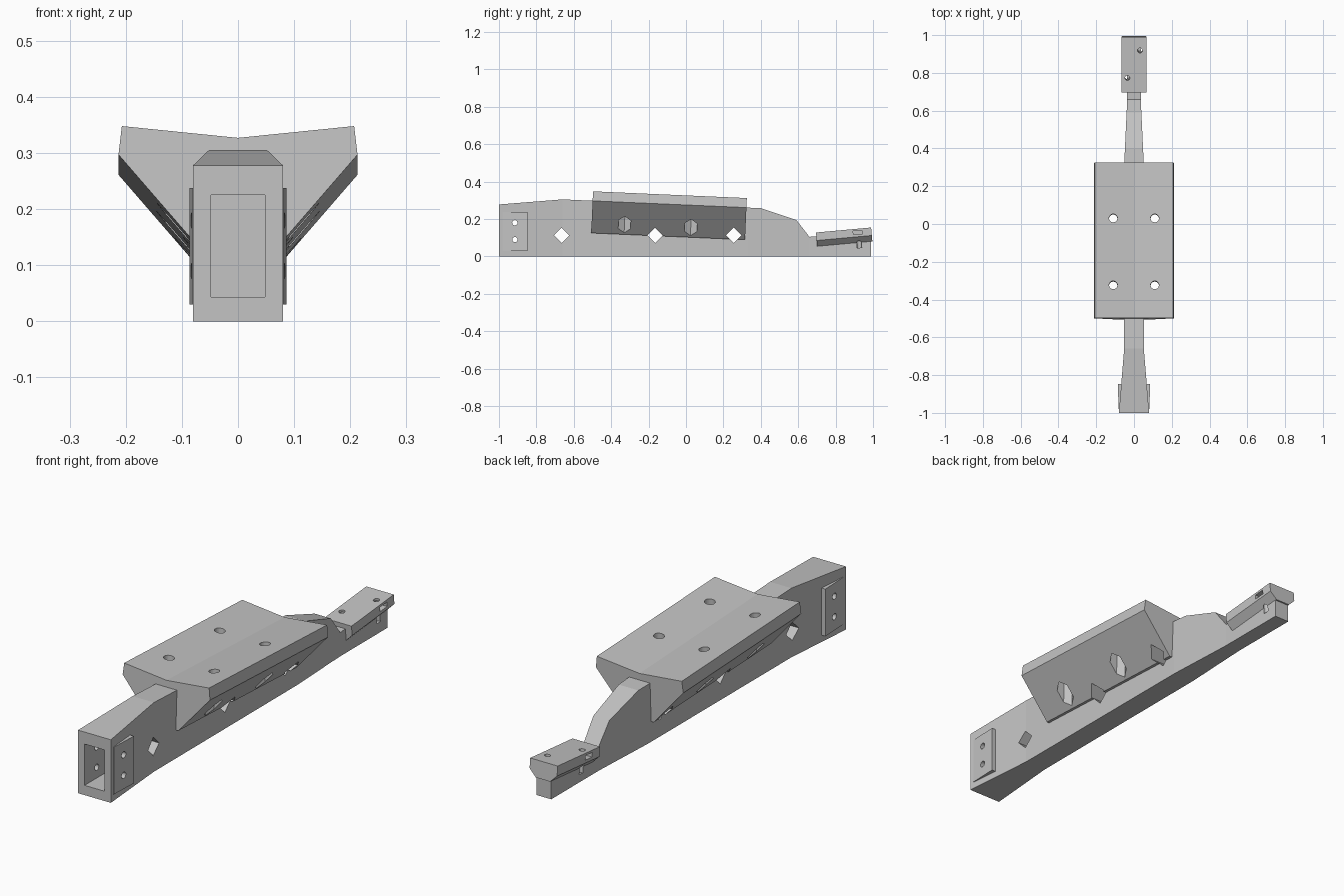
import bpy, bmesh, math
from mathutils import Matrix, Vector

if "Cube" in bpy.data.objects:
    bpy.data.objects.remove(bpy.data.objects["Cube"], do_unlink=True)

GREY = (0.55, 0.55, 0.55, 1)
grey = bpy.data.materials.new("neutral grey")
grey.use_nodes = True
grey.diffuse_color = GREY
grey.node_tree.nodes["Principled BSDF"].inputs["Base Color"].default_value = GREY


def add_object(name, bm):
    bmesh.ops.recalc_face_normals(bm, faces=bm.faces)
    mesh = bpy.data.meshes.new(name)
    bm.to_mesh(mesh)
    bm.free()
    mesh.materials.append(grey)
    obj = bpy.data.objects.new(name, mesh)
    bpy.context.collection.objects.link(obj)
    return obj


def mirrored(half):
    """Close a half section, listed top to bottom, across x = 0."""
    return half + [(-x, z) for x, z in reversed(half) if x > 0]


def loft(name, rings, matrix=Matrix()):
    """Join (y, section) rings into a closed solid."""
    bm = bmesh.new()
    loops = [[bm.verts.new(matrix @ Vector((x, y, z))) for x, z in sec]
             for y, sec in rings]
    n = len(loops[0])
    for a, b in zip(loops, loops[1:]):
        for i in range(n):
            j = (i + 1) % n
            bm.faces.new((a[i], a[j], b[j], b[i]))
    bm.faces.new(loops[0])
    bm.faces.new(loops[-1])
    return add_object(name, bm)


def drill(name, radius, sides, depth, loc, rot):
    bm = bmesh.new()
    bmesh.ops.create_cone(bm, cap_ends=True, segments=sides, radius1=radius,
                          radius2=radius, depth=depth,
                          matrix=Matrix.Translation(loc) @ rot)
    return add_object(name, bm)


def block(name, size, loc, rot=Matrix()):
    bm = bmesh.new()
    bmesh.ops.create_cube(bm, size=1, matrix=Matrix.Translation(loc) @ rot
                          @ Matrix.Diagonal((*size, 1)))
    return add_object(name, bm)


def cut(obj, cutters):
    bpy.context.view_layer.objects.active = obj
    for c in cutters:
        mod = obj.modifiers.new(c.name, 'BOOLEAN')
        mod.operation = 'DIFFERENCE'
        mod.solver = 'EXACT'
        mod.object = c
        bpy.ops.object.modifier_apply(modifier=mod.name)


rail_tilt = Matrix.Rotation(math.radians(-2.5), 4, 'X')
rear_tilt = Matrix.Rotation(math.radians(5.2), 4, 'X')
across = Matrix.Rotation(math.radians(90), 4, 'Y')
hex_turn = Matrix.Rotation(math.radians(30), 4, 'Z')

# Main beam: y, top height, half width
stations = [(-1, 0.278, 0.08), (-0.66, 0.305, 0.052), (0.33, 0.261, 0.051),
            (0.4, 0.258, 0.048), (0.59, 0.195, 0.039),
            (0.66, 0.105, 0.036), (0.99, 0.125, 0.036)]
beam = loft("main_beam", [(y, mirrored([(w, top), (w, 0)]))
                          for y, top, w in stations])

# Tilted wedge saddle with a shallow V top
saddle_half = [(0, -0.021), (0.207, 0), (0.213, -0.051),
               (0.064, -0.223), (0.03, -0.223)]
saddle_section = mirrored(saddle_half)
saddle = loft("saddle", [(0, saddle_section), (0.823, saddle_section)],
              Matrix.Translation((0, -0.497, 0.348)) @ rail_tilt)

# Small tilted rear mount
rear_section = mirrored([(0.067, 0), (0.067, -0.043), (0.035, -0.075)])
rear_mount = loft("rear_mount", [(0, rear_section), (0.296, rear_section)],
                  Matrix.Translation((0, 0.695, 0.128)) @ rear_tilt)

# Side plates by the front socket
plates = []
for side, label in ((1, "left"), (-1, "right")):
    rings = []
    for y, outer in ((-0.98, 0.081), (-0.848, 0.086)):
        rings.append((y, [(side * x, z) for x, z in
                          ((0.06, 0.03), (outer, 0.03),
                           (outer, 0.238), (0.06, 0.238))]))
    plates.append(loft(label + "_side_plate", rings))

# Cutters: socket, cross holes, bolts, nuts
socket = block("socket_cutter", (0.096, 0.36, 0.182), (0, -1, 0.134))
pins = [drill("pin_cutter", 0.014, 20, 0.4, (0, -0.915, z), across)
        for z in (0.09, 0.18)]
diamonds = [drill("diamond_cutter", 0.041, 4, 0.6, (0, y, 0.113), across)
            for y in (-0.665, -0.165, 0.255)]
bolts = []
for x in (-0.11, 0.11):
    for y in (-0.33, 0.025):
        bolts.append(drill("bolt_cutter", 0.022, 24, 0.6,
                           (x, y, 0.18), rail_tilt))
        bolts.append(drill("nut_cutter", 0.038, 6, 0.2,
                           (x, y, 0.145), rail_tilt @ hex_turn))
rear_cuts = []
for x, y, z in ((0.032, 0.92, 0.131), (-0.035, 0.775, 0.118)):
    rear_cuts.append(drill("screw_cutter", 0.013, 20, 0.17,
                           (x, y, z), rear_tilt))
    rear_cuts.append(block("nut_slot_cutter", (0.08, 0.048, 0.02),
                           (x + math.copysign(0.02, x), y - 0.002, z - 0.003),
                           rear_tilt))

cut(beam, [socket] + pins + diamonds + rear_cuts)
cut(saddle, diamonds + bolts)
cut(rear_mount, rear_cuts)
for plate in plates:
    cut(plate, pins)

for c in [socket] + pins + diamonds + bolts + rear_cuts:
    bpy.data.objects.remove(c, do_unlink=True)
